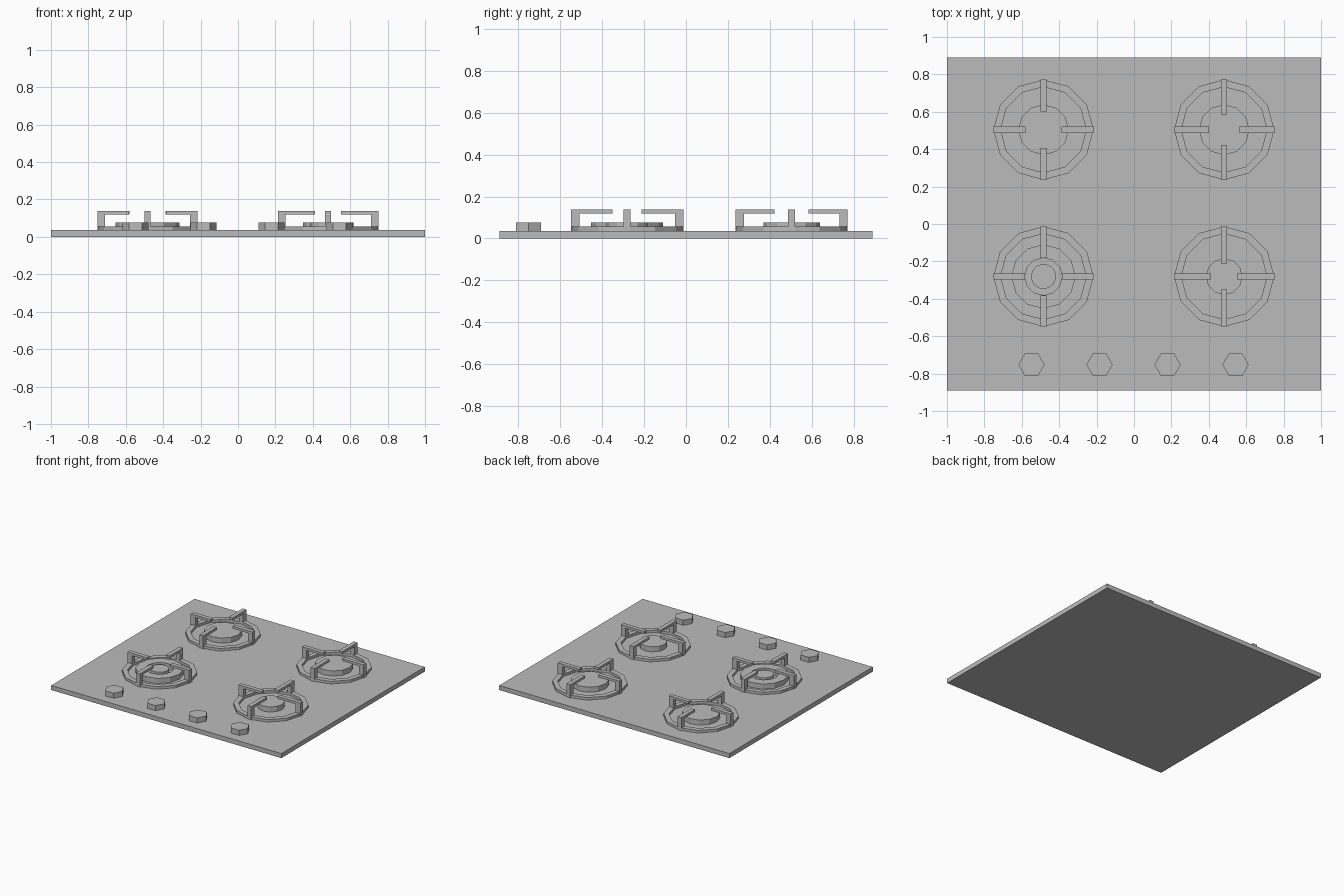
import bpy, bmesh
from math import cos, sin, pi
from mathutils import Matrix, Vector

cube = bpy.data.objects.get("Cube")
if cube:
    bpy.data.objects.remove(cube)

grey = bpy.data.materials.new("grey_metal")
grey.use_nodes = True
grey.diffuse_color = (0.5, 0.5, 0.5, 1)
grey.node_tree.nodes["Principled BSDF"].inputs["Base Color"].default_value = (0.5, 0.5, 0.5, 1)

PLATE_TOP = 0.036
BURNER_TOP = 0.076
RING_TOP = 0.056
GRATE_TOP = 0.139
GRATE_R = 0.268


def finish(name, bm):
    bmesh.ops.recalc_face_normals(bm, faces=bm.faces)
    mesh = bpy.data.meshes.new(name)
    bm.to_mesh(mesh)
    bm.free()
    mesh.materials.append(grey)
    obj = bpy.data.objects.new(name, mesh)
    bpy.context.collection.objects.link(obj)
    return obj


def add_box(bm, low, high, turn=None):
    low, high = Vector(low), Vector(high)
    m = Matrix.Translation((low + high) / 2) @ Matrix.Diagonal((*(high - low), 1))
    bmesh.ops.create_cube(bm, size=1, matrix=(turn or Matrix()) @ m)


def disc(name, x, y, radius, top, sides, start=0.0):
    """Upright prism standing on the plate."""
    bm = bmesh.new()
    m = Matrix.Translation((x, y, (PLATE_TOP + top) / 2)) @ Matrix.Rotation(start, 4, "Z")
    bmesh.ops.create_cone(bm, cap_ends=True, segments=sides, radius1=radius,
                          radius2=radius, depth=top - PLATE_TOP, matrix=m)
    return finish(name, bm)


def ring(name, x, y, outer, inner, top, sides):
    """Flat ring with a rectangular section."""
    bm = bmesh.new()
    section = [(outer, PLATE_TOP), (outer, top), (inner, top), (inner, PLATE_TOP)]
    loops = []
    for i in range(sides):
        a = 2 * pi * i / sides
        loops.append([bm.verts.new((x + r * cos(a), y + r * sin(a), z)) for r, z in section])
    for i, here in enumerate(loops):
        after = loops[(i + 1) % sides]
        for k in range(4):
            n = (k + 1) % 4
            bm.faces.new((here[k], after[k], after[n], here[n]))
    return finish(name, bm)


def grate_arms(name, x, y, reach):
    """Four bent fingers: an L profile extruded and turned about the burner."""
    bm = bmesh.new()
    post, bar, half = 0.228, 0.12, 0.0165
    profile = [(GRATE_R, PLATE_TOP), (GRATE_R, GRATE_TOP), (reach, GRATE_TOP),
               (reach, bar), (post, bar), (post, PLATE_TOP)]
    for i in range(4):
        turn = Matrix.Translation((x, y, 0)) @ Matrix.Rotation(i * pi / 2, 4, "Z")
        face = bm.faces.new([bm.verts.new(turn @ Vector((r, -half, z))) for r, z in profile])
        ext = bmesh.ops.extrude_face_region(bm, geom=[face])
        moved = [v for v in ext["geom"] if isinstance(v, bmesh.types.BMVert)]
        bmesh.ops.translate(bm, verts=moved, vec=turn.to_3x3() @ Vector((0, 2 * half, 0)))
    return finish(name, bm)


# Base plate
bm = bmesh.new()
add_box(bm, (-1, -0.89, 0), (1, 0.89, PLATE_TOP))
finish("base_plate", bm)

# Burners with their pan supports: name, x, y, finger reach, burner radius
burners = [
    ("back_right", -0.484, 0.504, 0.097, 0.135),
    ("back_left", 0.482, 0.504, 0.082, 0.135),
    ("front_right", -0.484, -0.281, 0.1, 0.172),
    ("front_left", 0.482, -0.281, 0.069, 0.098),
]
for name, x, y, reach, radius in burners:
    ring(name + "_grate_ring", x, y, GRATE_R, 0.229, RING_TOP, 12)
    grate_arms(name + "_grate_arms", x, y, reach)
    if name == "front_right":
        # Double burner: outer ring and inner cap
        ring(name + "_burner_ring", x, y, radius, 0.1, BURNER_TOP, 12)
        disc(name + "_burner_cap", x, y, 0.066, BURNER_TOP, 24)
    else:
        disc(name + "_burner", x, y, radius, BURNER_TOP, 12)

# Control knobs
for i in range(4):
    disc("control_knob_%d" % (i + 1), -0.548 + i * 0.3637, -0.752, 0.07, BURNER_TOP, 6, pi / 6)
